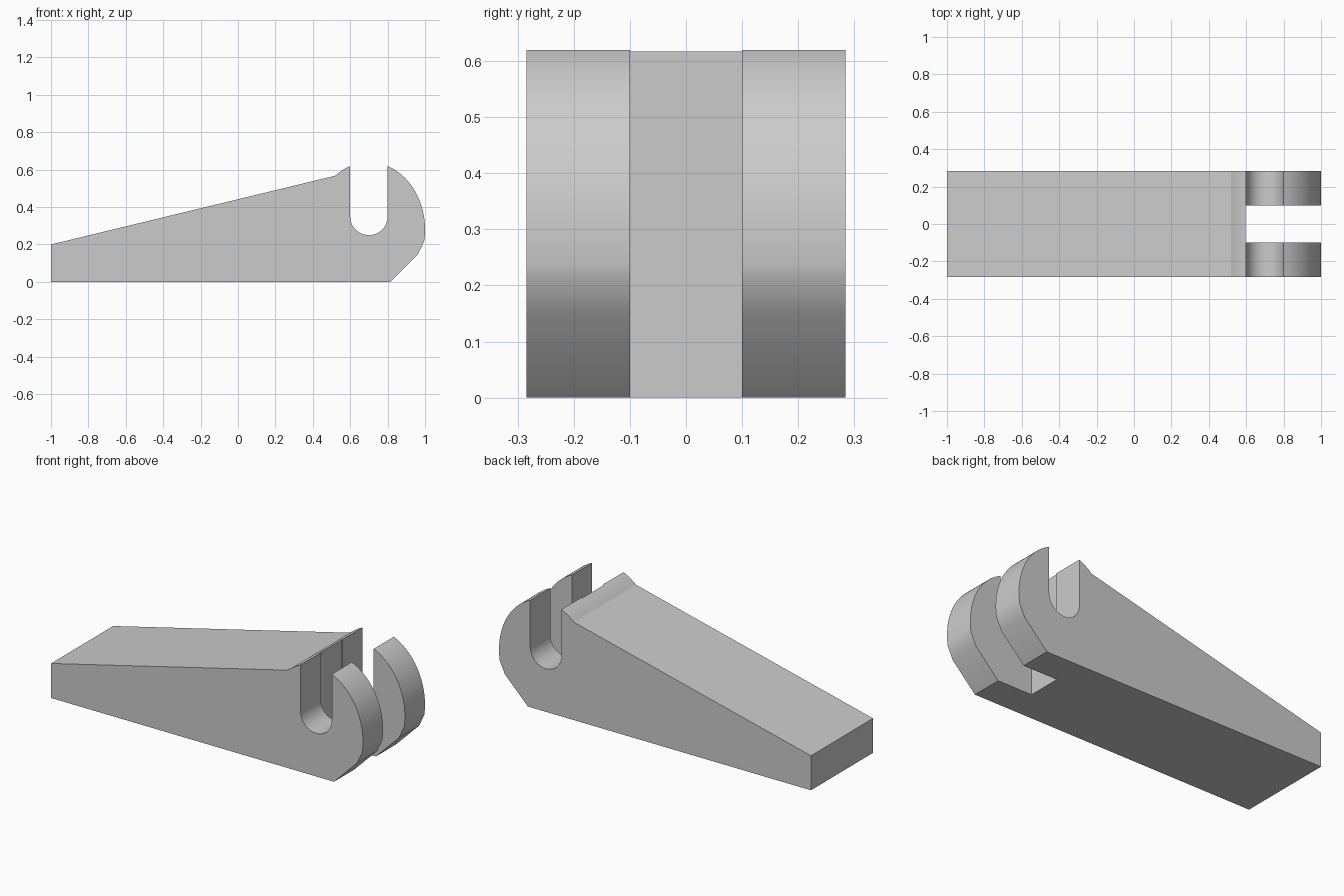
import bpy, bmesh
from math import sin, cos, pi, radians

default_cube = bpy.data.objects.get("Cube")
if default_cube:
    bpy.data.objects.remove(default_cube, do_unlink=True)

HALF_WIDTH = 0.284


def arc(cx, cz, rx, rz, start, end, steps):
    """Points of an elliptical arc in the side profile, angles in degrees."""
    angles = [radians(start + (end - start) * i / steps) for i in range(steps + 1)]
    return [(cx + rx * cos(a), cz + rz * sin(a)) for a in angles]


def extrude_profile(name, points, half_width):
    """Solid made by sweeping an x-z outline along y."""
    bm = bmesh.new()
    face = bm.faces.new([bm.verts.new((x, -half_width, z)) for x, z in points])
    result = bmesh.ops.extrude_face_region(bm, geom=[face])
    moved = [v for v in result["geom"] if isinstance(v, bmesh.types.BMVert)]
    bmesh.ops.translate(bm, verts=moved, vec=(0, 2 * half_width, 0))
    bmesh.ops.recalc_face_normals(bm, faces=bm.faces[:])
    mesh = bpy.data.meshes.new(name)
    bm.to_mesh(mesh)
    bm.free()
    obj = bpy.data.objects.new(name, mesh)
    bpy.context.collection.objects.link(obj)
    return obj


# Material
grey = bpy.data.materials.new("plain grey")
grey.use_nodes = True
colour = (0.6, 0.6, 0.6, 1)
grey.diffuse_color = colour
grey.node_tree.nodes["Principled BSDF"].inputs["Base Color"].default_value = colour

# Wedge outline: chamfered heel, rounded hook, pin slot, short crown, long ramp
outline = [(-1, 0), (0.815, 0), (0.962, 0.147)]
outline += arc(0.7, 0.28, 0.3, 0.36, -10, 70.5, 24)
outline += arc(0.7, 0.35, 0.1, 0.1, 0, -180, 24)
outline += arc(0.7, 0.28, 0.3, 0.36, 109.5, 127, 6)
outline += [(-1, 0.2)]
wedge = extrude_profile("slotted_wedge", outline, HALF_WIDTH)
wedge.data.materials.append(grey)

# Gap that splits the hook into two prongs
gap = extrude_profile("prong_gap_cutter", [(0.595, -0.2), (1.2, -0.2), (1.2, 0.9), (0.595, 0.9)], 0.1)
gap.hide_render = True
cut = wedge.modifiers.new("prong gap", "BOOLEAN")
cut.operation = "DIFFERENCE"
cut.solver = "EXACT"
cut.object = gap

# Bake the cut, drop the cutter, and smooth only the curved faces
bpy.ops.object.select_all(action="DESELECT")
wedge.select_set(True)
bpy.context.view_layer.objects.active = wedge
bpy.ops.object.modifier_apply(modifier=cut.name)
bpy.data.objects.remove(gap, do_unlink=True)
bpy.ops.object.shade_smooth_by_angle(angle=radians(25))
